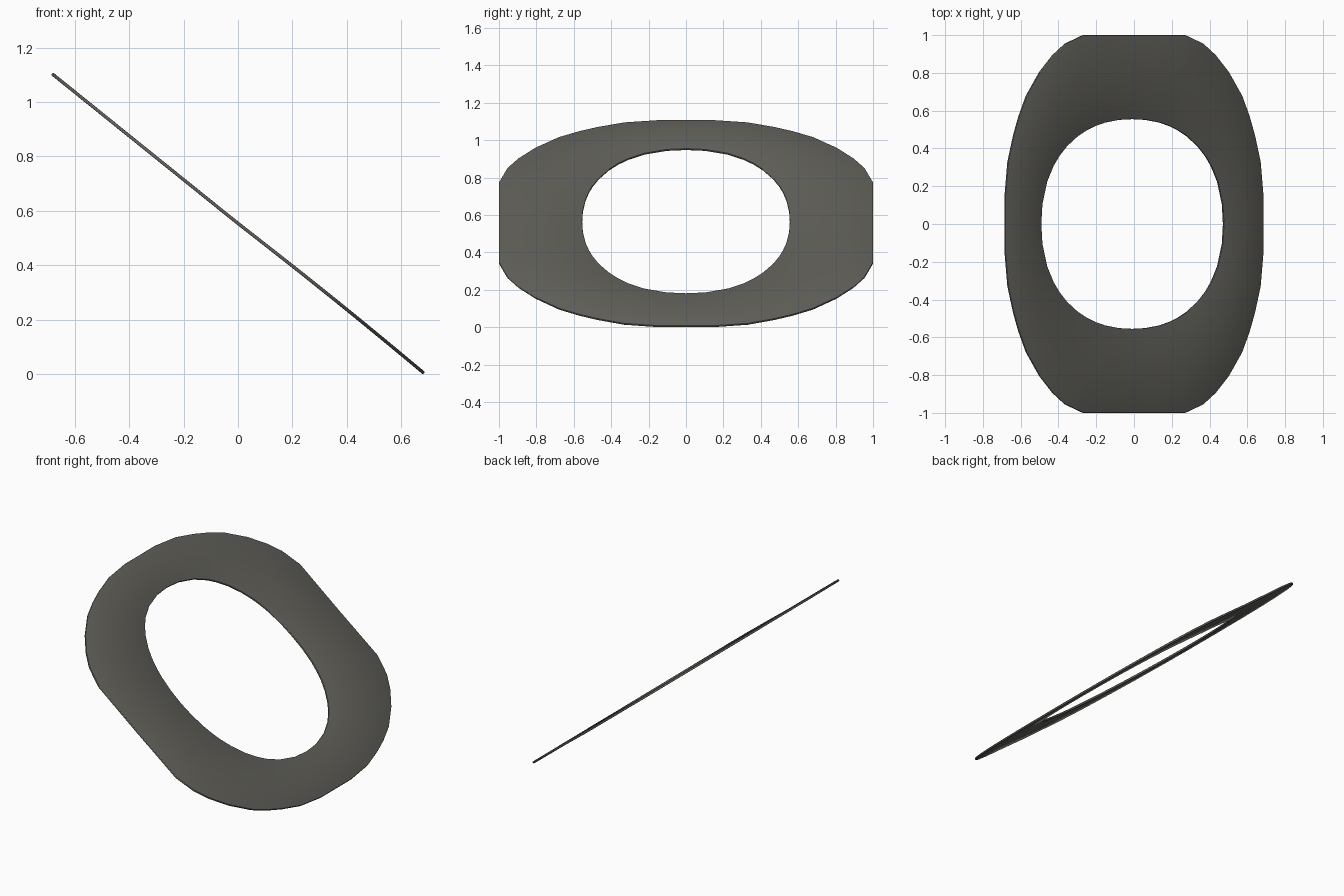
import bpy
import bmesh
from math import atan2, cos, sin, pi

cube = bpy.data.objects.get("Cube")
if cube:
    bpy.data.objects.remove(cube, do_unlink=True)

# Dark warm grey
grey = bpy.data.materials.new("dark_grey")
grey.use_nodes = True
colour = (0.115, 0.113, 0.098, 1)
grey.diffuse_color = colour
grey.node_tree.nodes["Principled BSDF"].inputs["Base Color"].default_value = colour

# One quarter of the outer outline, from the side to the flat end
QUARTER = [(0.683, 0), (0.683, 0.15), (0.668, 0.33), (0.638, 0.47), (0.61, 0.57),
           (0.57, 0.68), (0.5, 0.805), (0.43, 0.895), (0.365, 0.955), (0.27, 1), (0.13, 1), (0, 1)]


def mirrored(points):
    """Mirror a quarter outline into a full loop."""
    half = points + [(-x, y) for x, y in reversed(points[:-1])]
    return half + [(x, -y) for x, y in reversed(half[1:-1])]


def hole_point(x, y):
    """Point on the rounded hole in the same direction as an outline point."""
    a = atan2(y / 0.555, x / 0.483)
    c, s = cos(a), sin(a)
    r = (abs(c) ** 2.2 + abs(s) ** 2.2) ** (-1 / 2.2)
    return 0.483 * r * c - 0.01, 0.555 * r * s


def height(x):
    """Sloping plane with a very slight bow."""
    return 0.554 - 0.805 * x + 0.006 * sin(pi * max(x, 0) / 0.683)


# Ring plate: outline joined to the hole through a middle loop
bm = bmesh.new()
outer = mirrored(QUARTER)
inner = [hole_point(x, y) for x, y in outer]
loops = []
for t in (0, 0.5, 1):
    loop = []
    for (ox, oy), (ix, iy) in zip(outer, inner):
        x, y = ox + (ix - ox) * t, oy + (iy - oy) * t
        loop.append(bm.verts.new((x, y, height(x))))
    loops.append(loop)
n = len(outer)
for a, b in zip(loops, loops[1:]):
    for i in range(n):
        j = (i + 1) % n
        bm.faces.new((a[i], a[j], b[j], b[i]))
bmesh.ops.recalc_face_normals(bm, faces=bm.faces)
if sum(f.normal.z for f in bm.faces) < 0:
    bmesh.ops.reverse_faces(bm, faces=bm.faces)
mesh = bpy.data.meshes.new("ring_plate")
bm.to_mesh(mesh)
bm.free()
mesh.materials.append(grey)
plate = bpy.data.objects.new("ring_plate", mesh)
bpy.context.collection.objects.link(plate)

# Thin sheet with softened rims
solid = plate.modifiers.new("thickness", "SOLIDIFY")
solid.thickness = 0.012
solid.offset = 0
bevel = plate.modifiers.new("soft_rim", "BEVEL")
bevel.width = 0.003
bevel.segments = 2
bevel.limit_method = "ANGLE"

bpy.context.view_layer.objects.active = plate
plate.select_set(True)
bpy.ops.object.shade_smooth_by_angle()
